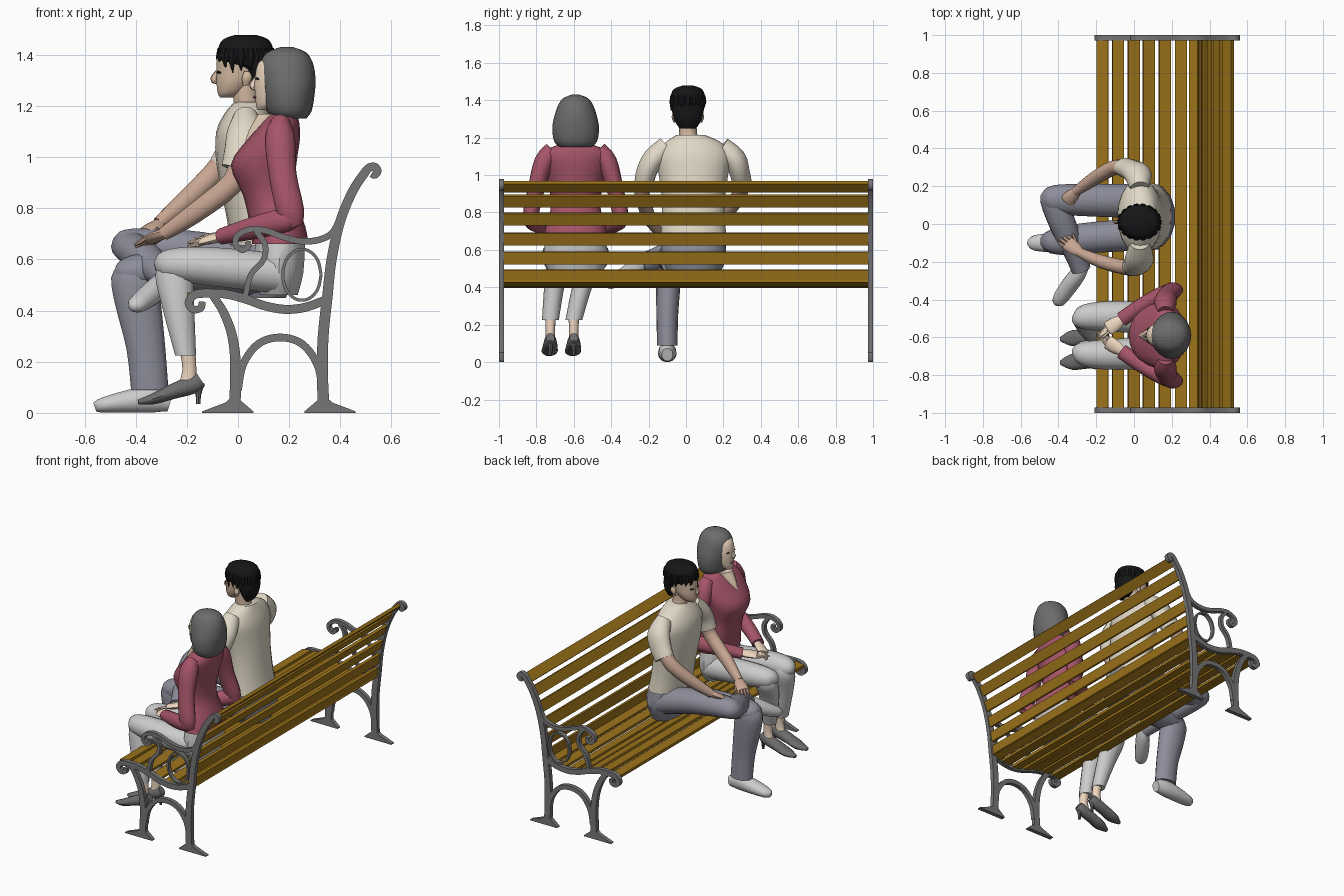
import bpy, bmesh, math, random
from mathutils import Vector, Matrix
random.seed(4)

def mat(name, r, g, b):
    m = bpy.data.materials.new(name)
    m.diffuse_color = (r, g, b, 1)
    return m

WOOD = mat("wood", .33, .17, .01)
IRON = mat("iron", .18, .18, .18)
BEIGE = mat("beige_cloth", .75, .69, .57)
RED = mat("red_cloth", .38, .09, .14)
SLATE = mat("slate_cloth", .27, .27, .33)
PALE = mat("pale_grey", .52, .52, .52)
DARK = mat("dark_grey", .15, .15, .15)
BLACK = mat("black", .008, .008, .009)
SKIN = mat("fair_skin", .85, .68, .52)
TAN = mat("tan_skin", .58, .38, .29)
FACE = mat("face_skin", .66, .49, .36)

def finish(bm, name, m, angle=40):
    bmesh.ops.recalc_face_normals(bm, faces=bm.faces)
    me = bpy.data.meshes.new(name)
    bm.to_mesh(me)
    bm.free()
    me.shade_smooth()
    me.set_sharp_from_angle(angle=math.radians(angle))
    me.materials.append(m)
    ob = bpy.data.objects.new(name, me)
    bpy.context.collection.objects.link(ob)
    return ob

def spline(pts, n):
    """Catmull-Rom resampling of tuples of any length."""
    out = []
    for i in range(len(pts) - 1):
        p0, p1, p2 = pts[max(i - 1, 0)], pts[i], pts[i + 1]
        p3 = pts[min(i + 2, len(pts) - 1)]
        for k in range(n):
            t = k / n
            out.append([.5 * (2*b + (c - a)*t + (2*a - 5*b + 4*c - d)*t*t + (3*b - a - 3*c + d)*t**3)
                        for a, b, c, d in zip(p0, p1, p2, p3)])
    return out + [list(pts[-1])]

def loft(name, rings, m, ref=(0, 1, 0), flat=False, sides=14, n=3):
    """Elliptical rings (x, y, z, half width along ref, half depth)."""
    bm = bmesh.new()
    rs, loops = spline(rings, n), []
    for i, r in enumerate(rs):
        a, b = rs[max(i - 1, 0)], rs[min(i + 1, len(rs) - 1)]
        t = Vector((0, 0, 1)) if flat else (Vector(b[:3]) - Vector(a[:3])).normalized()
        s = Vector(ref)
        s = (s - t * s.dot(t)).normalized()
        u = t.cross(s)
        loops.append([bm.verts.new(Vector(r[:3]) + s * math.cos(q) * max(r[3], .002) + u * math.sin(q) * max(r[4], .002))
                      for q in (2 * math.pi * k / sides for k in range(sides))])
    for A, B in zip(loops, loops[1:]):
        for k in range(sides):
            j = (k + 1) % sides
            bm.faces.new((A[k], A[j], B[j], B[k]))
    bm.faces.new(loops[0])
    bm.faces.new(loops[-1])
    return finish(bm, name, m)

# ---- bench ends: flat cast-iron bars, mirrored to the other end
Y0, Y1 = -1.0, -.972
def prism(bm, quad_strip):
    v = [[bm.verts.new((p[0], y, p[1])) for p in pair for y in (Y0, Y1)] for pair in quad_strip]
    for a, b in zip(v, v[1:]):
        for i, j in ((0, 1), (1, 3), (3, 2), (2, 0)):
            bm.faces.new((a[i], a[j], b[j], b[i]))
    for e in (v[0], v[-1]):
        bm.faces.new((e[0], e[1], e[3], e[2]))

def bar(bm, pts, w0, w1=None):
    w1 = w1 or w0
    ps = spline(pts, 5)
    strip = []
    for i, p in enumerate(ps):
        a, b = Vector(ps[max(i - 1, 0)]), Vector(ps[min(i + 1, len(ps) - 1)])
        d = (b - a).normalized()
        w = (w0 + (w1 - w0) * i / (len(ps) - 1)) / 2
        nrm = Vector((-d.y, d.x)) * w
        strip.append((Vector(p) + nrm, Vector(p) - nrm))
    prism(bm, strip)

BACK = [(.335, .03), (.33, .15), (.333, .3), (.35, .46), (.366, .6), (.40, .75), (.45, .87), (.50, .945)]
SEAT = [(-.13, .468), (-.05, .465), (.03, .445), (.10, .42), (.18, .405), (.26, .412), (.34, .44)]
bm = bmesh.new()
bar(bm, BACK, .045, .035)
bar(bm, [(.49, .93), (.51, .957), (.535, .962), (.546, .945), (.535, .93), (.522, .935)], .034, .028)
bar(bm, SEAT, .035)
bar(bm, [(-.12, .468), (-.17, .462), (-.193, .43), (-.175, .405), (-.145, .41), (-.14, .435)], .035, .026)
bar(bm, [(-.10, .46), (-.06, .40), (-.025, .31), (-.01, .2), (-.012, .03)], .03, .045)
bar(bm, [(0, .09), (.02, .19), (.08, .27), (.165, .295), (.25, .27), (.31, .19), (.33, .09)], .03)
bar(bm, [(.395, .75), (.365, .70), (.31, .675), (.24, .672), (.17, .69), (.11, .712), (.05, .718), (.0, .695),
         (-.01, .66), (.015, .637), (.04, .65), (.037, .67)], .026, .022)
bar(bm, [(.07, .71), (.105, .66), (.10, .60), (.05, .54), (.03, .46)], .022)
bar(bm, [(.25 + .075 * math.cos(t), .54 + .1 * math.sin(t)) for t in (k * math.pi / 5 for k in range(11))], .012)
for cx, l, r in ((-.015, -.14, .06), (.335, .26, .46)):
    prism(bm, [((l, 0), (l, .006)), ((cx - .035, 0), (cx - .035, .04)), ((cx, 0), (cx, .07)),
               ((cx + .035, 0), (cx + .035, .04)), ((r, 0), (r, .006))])
ends = finish(bm, "bench_end", IRON, 30)
mod = ends.modifiers.new("other_end", 'MIRROR')
mod.use_axis = (False, True, False)

# ---- slats
def slat(name, x, z, ang, w=.062):
    b = bmesh.new()
    bmesh.ops.create_cube(b, size=1, matrix=Matrix.Translation((x, 0, z)) @ Matrix.Rotation(-math.radians(ang), 4, 'Y')
                          @ Matrix.Diagonal((w, 1.945, .02, 1)))
    finish(b, name, WOOD, 30)

for i, (x, z, a) in enumerate([(-.167, .463, 5), (-.084, .468, -2), (-.002, .456, -13), (.078, .43, -17),
                               (.163, .41, -8), (.25, .412, 6), (.325, .43, 20)]):
    slat("seat_slat_%d" % i, x, z, a)
for i, (x, z, a) in enumerate([(.348, .46, 83), (.362, .556, 81), (.38, .658, 73), (.407, .764, 68),
                               (.445, .862, 61), (.498, .937, 45)]):
    slat("back_slat_%d" % i, x, z, a, .067)

# ---- people helpers
def hand(name, wrist, tip, m, side):
    w, t, s = Vector(wrist), Vector(tip), Vector(side).normalized()
    d = t - w
    loft(name + "_palm", [(*w, .025, .02), (*(w + d * .25), .036, .019), (*(w + d * .55), .038, .015), (*(w + d * .6), .03, .008)],
         m, ref=s, sides=10)
    for k in range(4):
        a = w + d * .5 + s * (k - 1.5) * .018
        e = w + d * (.97 - .05 * abs(k - 1.5)) + s * (k - 1.5) * .021 - Vector((0, 0, .012))
        loft(name + "_finger_%d" % k, [(*a, .01, .01), (*a.lerp(e, .6), .009, .009), (*e, .004, .004)], m, ref=s, sides=6, n=1)
    e = w + d * .6 + s * .055
    loft(name + "_thumb", [(*(w + d * .2 + s * .02), .012, .012), (*e, .006, .006)], m, ref=s, sides=6, n=1)

def face_bits(name, x, y, z, m):
    loft(name + "_nose", [(x + .012, y, z + .035, .005, .008), (x - .004, y, z + .005, .011, .013), (x + .01, y, z - .008, .008, .008)], m, sides=8)
    for s in (-1, 1):
        loft(name + "_eye", [(x + .018, y + s * .02, z + .03, .004, .003), (x + .017, y + s * .03, z + .032, .012, .005),
                             (x + .024, y + s * .042, z + .03, .004, .003)], BLACK, ref=(1, 0, 0), sides=6, n=1)

# ---- man
loft("man_shirt", [(.085, .04, .655, .178, .115), (.07, .04, .75, .17, .112), (.05, .04, .88, .17, .118), (.035, .04, 1.0, .185, .122),
                   (.03, .04, 1.1, .2, .115), (.035, .04, 1.17, .155, .088), (.045, .025, 1.215, .075, .06)], BEIGE, flat=True, sides=20)
loft("man_pelvis", [(.1, .04, .45, .13, .09), (.1, .04, .56, .175, .12), (.09, .04, .68, .16, .105)], SLATE, flat=True)
loft("man_crossed_thigh", [(.13, .12, .56, .09, .085), (-.15, .125, .63, .088, .08), (-.38, .13, .655, .08, .068),
                           (-.46, .135, .655, .06, .055), (-.49, .135, .655, .02, .02)], SLATE)
loft("man_crossed_shin", [(-.44, .185, .665, .03, .03), (-.43, .14, .655, .07, .06), (-.37, -.02, .61, .07, .068),
                          (-.31, -.16, .555, .058, .058), (-.28, -.24, .525, .052, .055)], SLATE, ref=(1, 0, 0))
loft("man_raised_shoe", [(-.265, -.22, .54, .03, .035), (-.30, -.27, .50, .042, .05), (-.36, -.35, .45, .045, .042),
                         (-.40, -.41, .42, .035, .03), (-.41, -.43, .41, .01, .01)], PALE, ref=(1, 0, 0))
loft("man_planted_thigh", [(.13, -.05, .54, .085, .085), (-.2, -.07, .555, .082, .078), (-.38, -.09, .555, .075, .07),
                           (-.46, -.095, .55, .05, .045), (-.48, -.095, .55, .02, .02)], SLATE)
loft("man_planted_shin", [(-.40, -.09, .59, .05, .06), (-.405, -.092, .53, .068, .093), (-.39, -.095, .42, .066, .092),
                          (-.36, -.1, .25, .058, .078), (-.345, -.1, .09, .055, .075)], SLATE, flat=True)
loft("man_planted_shoe", [(-.265, -.1, .04, .03, .036), (-.33, -.1, .055, .045, .055), (-.43, -.1, .045, .05, .045),
                          (-.53, -.1, .03, .04, .03), (-.56, -.1, .022, .015, .018)], PALE)
loft("man_near_sleeve", [(.03, -.10, 1.155, .055, .05), (.03, -.17, 1.09, .06, .075), (.02, -.21, 1.02, .055, .075), (.0, -.225, .95, .052, .068)], BEIGE)
loft("man_far_sleeve", [(.03, .19, 1.15, .055, .05), (.02, .26, 1.09, .06, .075), (-.01, .285, 1.02, .055, .075), (-.05, .30, .96, .052, .068)], BEIGE)
loft("man_near_arm", [(.01, -.22, 1.0, .042, .045), (-.02, -.235, .9, .04, .045), (-.17, -.20, .78, .036, .04), (-.29, -.15, .70, .025, .027)], TAN)
loft("man_far_arm", [(-.03, .29, 1.02, .042, .045), (-.1, .30, .93, .04, .045), (-.21, .24, .825, .036, .04), (-.31, .17, .74, .025, .027)], TAN)
hand("man_near_hand", (-.285, -.152, .704), (-.40, -.06, .655), TAN, (.5, .75, -.2))
hand("man_far_hand", (-.305, .172, .742), (-.40, .08, .685), TAN, (.5, -.75, -.2))
loft("man_neck", [(.045, .02, 1.17, .055, .055), (.03, .01, 1.23, .048, .05), (.03, .01, 1.30, .05, .055)], FACE, flat=True)
loft("man_head", [(-.045, .01, 1.233, .018, .025), (-.03, .01, 1.25, .042, .05), (-.01, .01, 1.29, .062, .075), (.01, .01, 1.34, .07, .095),
                  (.02, .01, 1.40, .072, .1), (.02, .01, 1.45, .045, .06)], FACE, flat=True, sides=18)
face_bits("man", -.092, .01, 1.30, FACE)
loft("man_hair", [(.085, .01, 1.25, .045, .02), (.085, .01, 1.29, .07, .042), (.075, .01, 1.345, .085, .062), (.032, .01, 1.375, .09, .108),
                  (.03, .01, 1.42, .092, .11), (.03, .01, 1.46, .075, .09), (.03, .01, 1.478, .03, .04)], BLACK, flat=True, sides=18)
for s in (-1, 1):
    loft("man_ear", [(.03, .01 + s * .07, 1.28, .006, .01), (.035, .01 + s * .077, 1.31, .01, .02), (.035, .01 + s * .075, 1.335, .005, .01)],
         FACE, flat=True, sides=8)
for k in range(18):  # loose locks around the hair edge
    a = 2 * math.pi * k / 18
    x, y, drop = .03 + .1 * math.cos(a), .01 + .084 * math.sin(a), random.uniform(.05, .085)
    loft("hair_lock_%d" % k, [(x, y, 1.425, .016, .012), (x + .008 * math.cos(a), y + .006 * math.sin(a), 1.39, .018, .01),
                              (x, y + random.uniform(-.01, .01), 1.41 - drop, .002, .002)], BLACK, ref=(-math.sin(a), math.cos(a), 0), sides=6, n=1)

# ---- woman
C = -.59
loft("woman_sweater", [(.165, C, .66, .172, .11), (.155, C, .73, .158, .108), (.12, C, .85, .13, .1), (.10, C, .97, .155, .128),
                       (.14, C, 1.07, .178, .102), (.165, C, 1.13, .165, .075), (.175, C, 1.17, .07, .055)], RED, flat=True, sides=20)
loft("woman_neckline", [(.13, C, 1.168, .055, .052), (.085, C, 1.10, .032, .045), (.04, C, 1.03, .003, .02)], SKIN, flat=True)
loft("woman_neck", [(.165, C, 1.13, .05, .045), (.16, C, 1.18, .04, .042), (.16, C, 1.26, .042, .045)], SKIN, flat=True)
loft("woman_pelvis", [(.16, C, .46, .13, .075), (.16, C, .55, .172, .098), (.165, C, .68, .155, .1)], PALE, flat=True)
for s, n in ((-1, "near"), (1, "far")):
    Y = lambda d: C + s * d
    ya = -.725 if s < 0 else -.60
    loft(n + "_thigh", [(.16, Y(.085), .545, .085, .08), (-.08, Y(.1), .57, .082, .078), (-.23, Y(.1), .58, .072, .068),
                        (-.30, Y(.09), .575, .05, .05), (-.325, Y(.09), .57, .015, .015)], PALE)
    loft(n + "_shin", [(-.25, Y(.09), .61, .05, .045), (-.25, Y(.09), .54, .065, .075), (-.235, (ya + Y(.09)) / 2, .42, .055, .065),
                       (-.205, ya, .225, .045, .042)], PALE, flat=True)
    loft(n + "_ankle", [(-.20, ya, .26, .03, .033), (-.19, ya, .17, .025, .028), (-.20, ya, .09, .028, .04)], SKIN, flat=True)
    loft(n + "_shoe", [(-.145, ya, .13, .022, .03), (-.18, ya, .11, .034, .037), (-.26, ya - .002, .082, .04, .03),
                       (-.33, ya - .005, .055, .042, .022), (-.39, ya - .01, .042, .012, .01)], DARK)
    loft(n + "_heel", [(-.155, ya, .115, .022, .025), (-.155, ya, .07, .011, .011), (-.155, ya, .035, .009, .009)], DARK, flat=True, sides=8)
    loft(n + "_upper_sleeve", [(.165, Y(.12), 1.13, .05, .04), (.165, Y(.17), 1.07, .052, .06), (.175, Y(.21), .93, .045, .055),
                               (.205, Y(.24), .79, .042, .055), (.22, Y(.24), .73, .025, .035)], RED)
    loft(n + "_lower_sleeve", [(.24, Y(.245), .76, .02, .025), (.19, Y(.235), .755, .042, .048), (.07, Y(.175), .725, .042, .045),
                               (-.065, Y(.085), .69, .04, .032)], RED)
    hand(n + "_hand", (-.06, Y(.085), .69), (-.195, Y(.0), .66 if s < 0 else .675), SKIN, (-.4, -s * .7, 0))
loft("woman_head", [(.10, C, 1.185, .02, .025), (.115, C, 1.205, .042, .045), (.135, C, 1.25, .062, .07), (.145, C, 1.31, .07, .08),
                    (.155, C, 1.37, .062, .075), (.17, C, 1.40, .03, .04)], SKIN, flat=True, sides=18)
face_bits("woman", .06, C, 1.275, SKIN)
loft("woman_lips", [(.075, C - .02, 1.235, .003, .003), (.067, C, 1.235, .01, .006), (.075, C + .02, 1.235, .003, .003)], RED, ref=(1, 0, 0), sides=6)
loft("woman_bob_hair", [(.205, C, 1.15, .085, .06), (.20, C, 1.18, .115, .088), (.198, C, 1.25, .125, .102), (.195, C, 1.31, .115, .108),
                        (.19, C, 1.37, .095, .102), (.19, C, 1.41, .068, .075), (.19, C, 1.43, .02, .025)], DARK, flat=True, sides=20)
